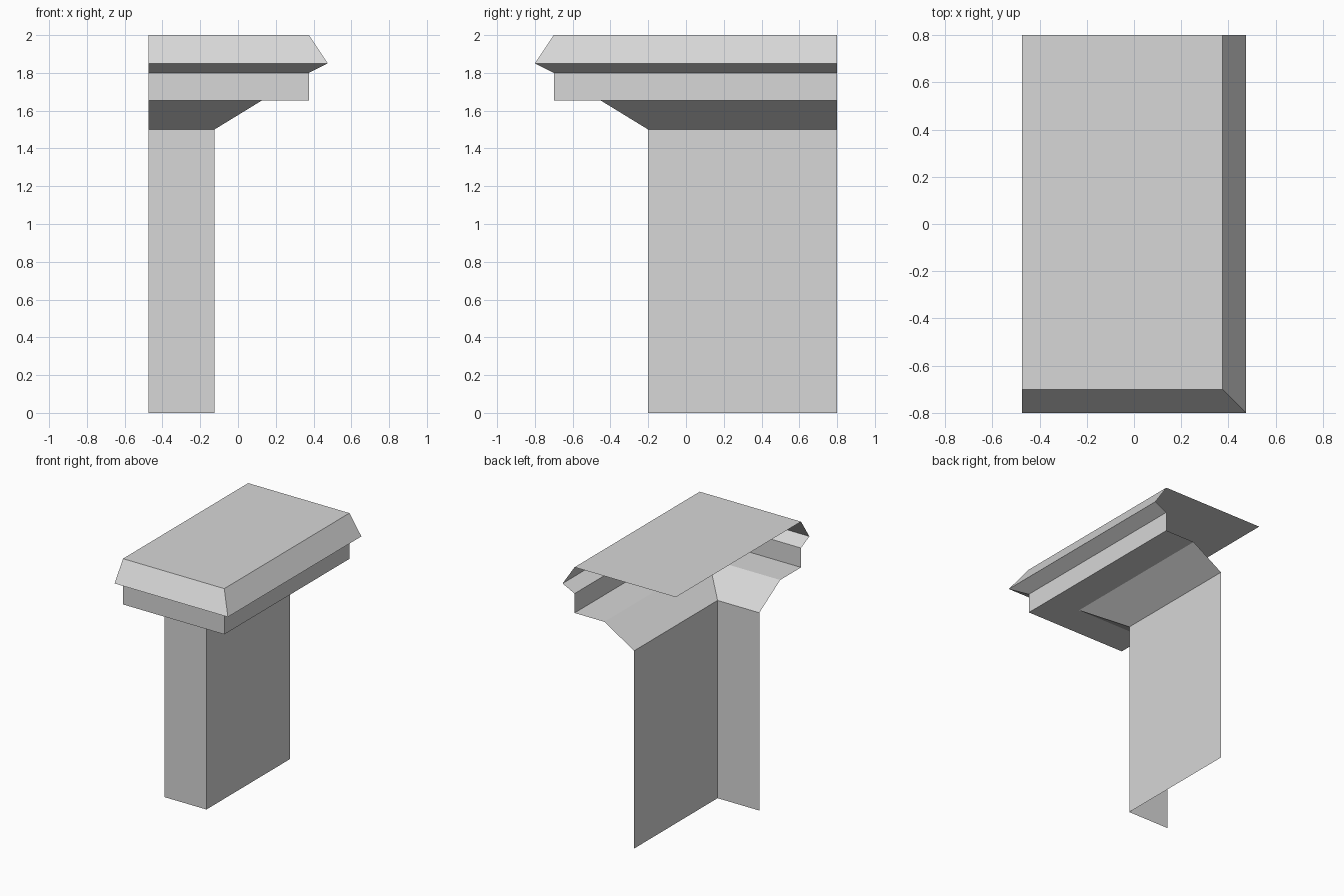
import bpy
import bmesh

default = bpy.data.objects.get("Cube")
if default:
    bpy.data.objects.remove(default, do_unlink=True)

LEFT, BACK = -0.475, 0.8          # open edges of the shell
CORNER_X, CORNER_Y = -0.125, -0.2  # outer corner of the column

stone = bpy.data.materials.new("light grey stone")
stone.use_nodes = True
colour = (0.68, 0.68, 0.68, 1)
stone.diffuse_color = colour
stone.node_tree.nodes["Principled BSDF"].inputs["Base Color"].default_value = colour


def corner_strip(name, profile, capped=False):
    """Sweep an (overhang, height) profile along the front, round the corner and along the side."""
    bm = bmesh.new()
    rows = []
    for out, z in profile:
        x, y = CORNER_X + out, CORNER_Y - out
        rows.append([bm.verts.new(p) for p in ((LEFT, y, z), (x, y, z), (x, BACK, z))])
    for low, high in zip(rows, rows[1:]):
        for i in range(2):
            bm.faces.new((low[i], low[i + 1], high[i + 1], high[i]))
    if capped:
        far = bm.verts.new((LEFT, BACK, profile[-1][1]))
        bm.faces.new(rows[-1] + [far])
    mesh = bpy.data.meshes.new(name)
    bm.to_mesh(mesh)
    bm.free()
    mesh.materials.append(stone)
    obj = bpy.data.objects.new(name, mesh)
    bpy.context.collection.objects.link(obj)
    return obj


# Column, flared bracket, ledge with flat underside, bevelled top slab
corner_strip("column", [(0, 0), (0, 1.5)])
corner_strip("bracket", [(0, 1.5), (0.25, 1.653)])
corner_strip("ledge", [(0.25, 1.653), (0.5, 1.653), (0.5, 1.8)])
corner_strip("top_slab", [(0.5, 1.8), (0.6, 1.85), (0.5, 2)], capped=True)
